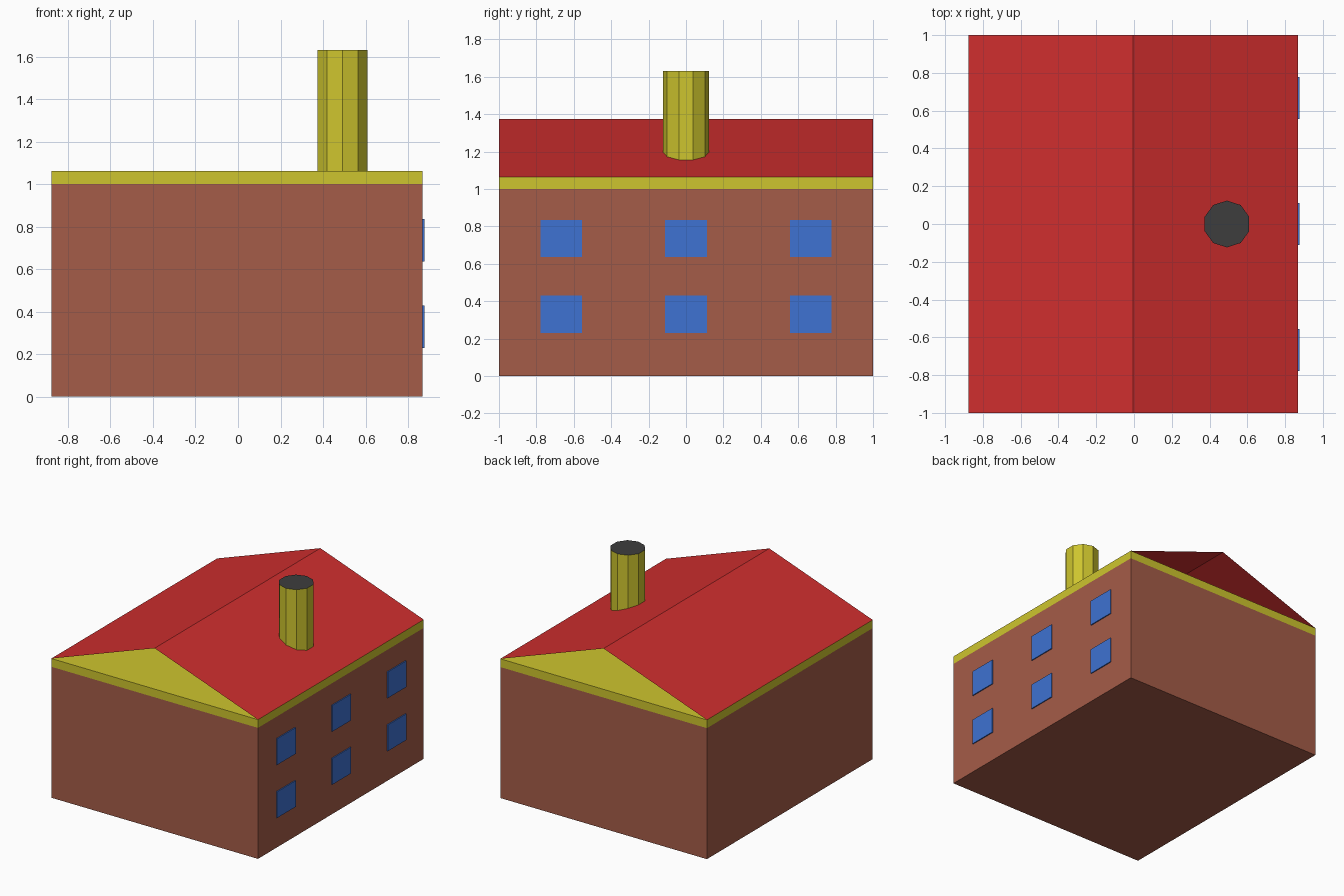
import bpy, bmesh, math
from mathutils import Matrix, Vector

if "Cube" in bpy.data.objects:
    bpy.data.objects.remove(bpy.data.objects["Cube"], do_unlink=True)


def material(name, *rgb):
    linear = [((c / 255 + 0.055) / 1.055) ** 2.4 for c in rgb] + [1]
    mat = bpy.data.materials.new(name)
    mat.use_nodes = True
    mat.diffuse_color = linear
    mat.node_tree.nodes["Principled BSDF"].inputs["Base Color"].default_value = linear
    return mat


brick = material("brick", 165, 92, 72)
yellow = material("yellow trim", 206, 197, 46)
red = material("red roof", 207, 46, 46)
blue = material("blue glass", 62, 114, 210)
soot = material("dark soot", 61, 61, 61)


def finish(name, bm, *mats):
    mesh = bpy.data.meshes.new(name)
    bm.to_mesh(mesh)
    bm.free()
    for mat in mats:
        mesh.materials.append(mat)
    obj = bpy.data.objects.new(name, mesh)
    bpy.context.collection.objects.link(obj)
    return obj


def box(name, low, high, mat):
    low, high = Vector(low), Vector(high)
    bm = bmesh.new()
    bmesh.ops.create_cube(bm, size=1, matrix=Matrix.Translation((low + high) / 2)
                          @ Matrix.Diagonal((*(high - low), 1)))
    return finish(name, bm, mat)


LEFT, RIGHT = -0.877, 0.869
RIDGE = (LEFT + RIGHT) / 2
EAVES = 1.063

# Walls and the slab that caps them
box("walls", (LEFT, -1, 0), (RIGHT, 1, 1), brick)
box("eaves_slab", (LEFT, -1, 1), (RIGHT, 1, EAVES), yellow)

# Roof: a thin folded sheet, open at both gable ends
bm = bmesh.new()
profile = [(LEFT, EAVES), (RIDGE, 1.375), (RIGHT, EAVES)]
rows = [[bm.verts.new((x, y, z)) for y in (-1, 1)] for x, z in profile]
for a, b in zip(rows, rows[1:]):
    bm.faces.new((a[0], b[0], b[1], a[1]))
finish("roof", bm, red)

# Chimney: ten-sided, with a dark top
bm = bmesh.new()
bottom, top = EAVES, 1.63
bmesh.ops.create_cone(bm, cap_ends=True, segments=10, radius1=0.124, radius2=0.124,
                      depth=top - bottom,
                      matrix=Matrix.Translation((0.492, 0, (top + bottom) / 2))
                      @ Matrix.Rotation(math.pi / 2, 4, "Z"))
# Keep a corner pointing along y
ys = [v.co.y for v in bm.verts]
if max(ys) < 0.122:
    bmesh.ops.rotate(bm, verts=bm.verts, cent=(0.492, 0, 0),
                     matrix=Matrix.Rotation(math.pi / 10, 3, "Z"))
bm.normal_update()
for face in bm.faces:
    face.material_index = 1 if face.normal.z > 0.5 else 0
finish("chimney", bm, yellow, soot)

# Two rows of three windows on one long wall
for storey, z in (("lower", 0.33), ("upper", 0.735)):
    for place, y in (("front", -0.667), ("middle", 0), ("back", 0.667)):
        box(f"{storey}_{place}_window", (RIGHT - 0.001, y - 0.112, z - 0.1),
            (RIGHT + 0.008, y + 0.112, z + 0.1), blue)
